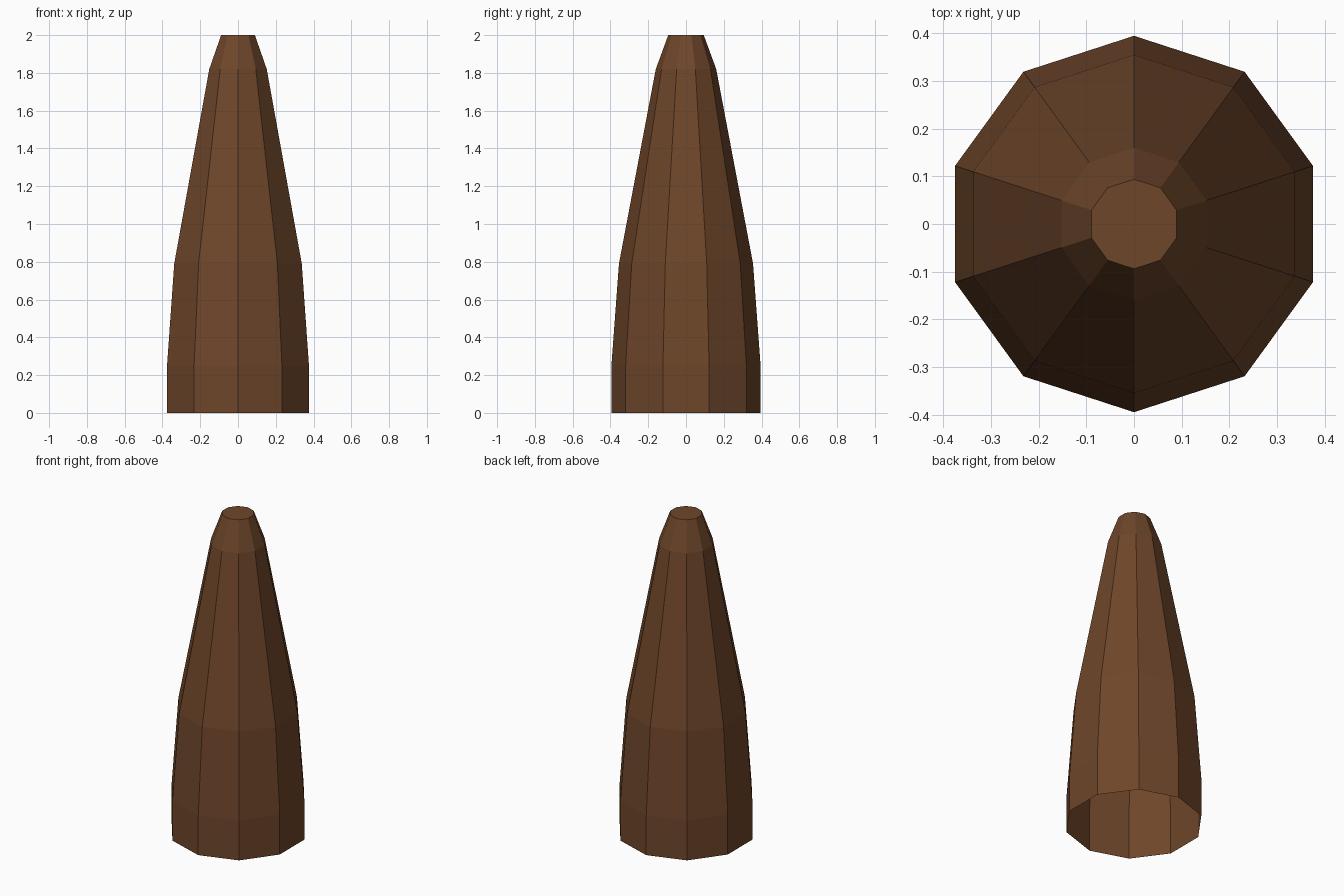
import bpy, bmesh
from math import cos, sin, pi

cube = bpy.data.objects.get("Cube")
if cube:
    bpy.data.objects.remove(cube, do_unlink=True)

SIDES = 10
# (radius, height) from the open base to the capped tip
PROFILE = [(0.395, 0), (0.395, 0.25), (0.355, 0.79), (0.16, 1.82), (0.094, 2)]

brown = bpy.data.materials.new("dark_brown")
brown.use_nodes = True
colour = (0.156, 0.061, 0.023, 1)
brown.diffuse_color = colour
brown.node_tree.nodes["Principled BSDF"].inputs["Base Color"].default_value = colour

# Tapered ten-sided shell, with a corner facing the front
bm = bmesh.new()
rings = []
for radius, height in PROFILE:
    angles = [pi / 2 + 2 * pi * i / SIDES for i in range(SIDES)]
    rings.append([bm.verts.new((radius * cos(a), radius * sin(a), height)) for a in angles])
for low, high in zip(rings, rings[1:]):
    for i in range(SIDES):
        j = (i + 1) % SIDES
        bm.faces.new((low[i], low[j], high[j], high[i]))

# Flat tip; the base stays open
bm.faces.new(rings[-1])

mesh = bpy.data.meshes.new("tapered_shell")
bm.to_mesh(mesh)
bm.free()
mesh.materials.append(brown)
shell = bpy.data.objects.new("tapered_shell", mesh)
bpy.context.collection.objects.link(shell)
